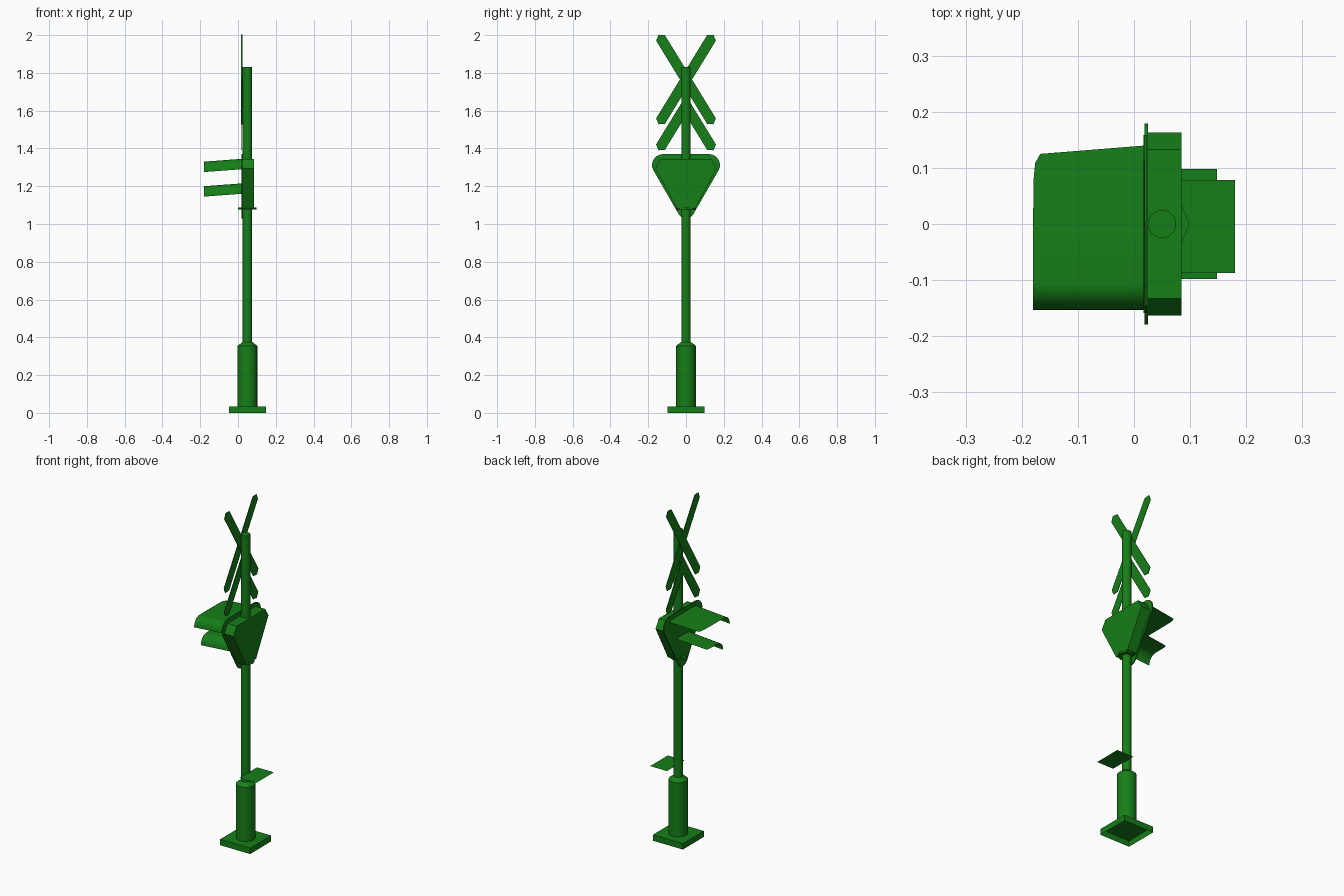
import bpy, bmesh, math
from math import sin, cos, pi, radians

if "Cube" in bpy.data.objects:
    bpy.data.objects.remove(bpy.data.objects["Cube"])

green = bpy.data.materials.new("green_paint")
green.diffuse_color = (0.008, 0.21, 0.009, 1)
green.use_nodes = True
green.node_tree.nodes["Principled BSDF"].inputs["Base Color"].default_value = green.diffuse_color
PX = 0.05  # x of the pole axis


def finish(name, bm, smooth=False):
    bmesh.ops.recalc_face_normals(bm, faces=bm.faces)
    me = bpy.data.meshes.new(name)
    bm.to_mesh(me)
    bm.free()
    ob = bpy.data.objects.new(name, me)
    bpy.context.collection.objects.link(ob)
    me.materials.append(green)
    if smooth:
        bpy.ops.object.select_all(action='DESELECT')
        ob.select_set(True)
        bpy.context.view_layer.objects.active = ob
        bpy.ops.object.shade_smooth_by_angle(angle=radians(35))
    return ob


def plate(name, outline, x0, x1, smooth=False):
    """Extrude a (y, z) outline from x0 to x1."""
    bm = bmesh.new()
    face = bm.faces.new([bm.verts.new((x0, y, z)) for y, z in outline])
    ext = bmesh.ops.extrude_face_region(bm, geom=[face])
    for v in ext["geom"]:
        if isinstance(v, bmesh.types.BMVert):
            v.co.x = x1
    return finish(name, bm, smooth)


def lathe(name, profile, sides):
    """Stack rings of (radius, z) around the pole axis, capped at both ends."""
    bm = bmesh.new()
    rings = [[bm.verts.new((PX + r * cos(2 * pi * i / sides), r * sin(2 * pi * i / sides), z))
              for i in range(sides)] for r, z in profile]
    for a, b in zip(rings, rings[1:]):
        for i in range(sides):
            j = (i + 1) % sides
            bm.faces.new((a[i], a[j], b[j], b[i]))
    bm.faces.new(rings[0])
    bm.faces.new(rings[-1])
    return finish(name, bm, True)


def arc(cy, cz, r, a0, a1, n=6):
    return [(cy + r * cos(radians(a0 + (a1 - a0) * i / n)),
             cz + r * sin(radians(a0 + (a1 - a0) * i / n))) for i in range(n + 1)]


# Base plate, open underneath
bm = bmesh.new()
bmesh.ops.create_cube(bm, size=1)
for v in bm.verts:
    v.co = (PX + v.co.x * 0.196, v.co.y * 0.196, (v.co.z + 0.5) * 0.035)
bmesh.ops.delete(bm, geom=[f for f in bm.faces if f.normal.z < -0.5], context='FACES_ONLY')
finish("base_plate", bm)

# Pedestal, pole and collar
lathe("pedestal", [(0.052, 0.035), (0.052, 0.355), (0.026, 0.375)], 24)
lathe("pole", [(0.025, 0.36), (0.025, 1.83)], 24)
lathe("collar", [(0.049, 1.076), (0.049, 1.088)], 8)

# Flat shelf above the pedestal
bm = bmesh.new()
bm.faces.new([bm.verts.new((x, y, 0.425)) for x, y in
              ((0.07, -0.087), (0.18, -0.087), (0.18, 0.078), (0.07, 0.078))])
finish("shelf", bm)

# Signal housing and rounded triangular backboard
half = [(0.133, 1.345), (0.163, 1.295), (0.048, 1.083)]
plate("signal_housing", half + [(-y, z) for y, z in reversed(half)], 0.025, 0.085)
board = (arc(0.122, 1.312, 0.058, 90, -32) + arc(0, 1.075, 0.045, -32, -148)
         + arc(-0.122, 1.312, 0.058, 212, 90))
plate("backboard", board, 0.019, 0.025, True)


def visor(name, y_low, y_high, y_front, z_top, round_front):
    """Sloping sheet whose -y side curls down."""
    ry, rz, n = 0.05, 0.055, 8
    prof = [(y_low + ry - ry * cos(pi / 2 * i / n), -rz + rz * sin(pi / 2 * i / n)) for i in range(n + 1)]
    y0 = y_low + ry
    back = prof + [(y0 + (y_high - y0) * t, 0) for t in (0.4, 0.8, 0.93, 1)]
    front = prof + [(y0 + (y_front - y0) * t, 0) for t in (0.4, 0.8, 0.93, 1)]
    cut = [0] * (n + 2) + [c * round_front for c in (0.001, 0.004, 0.013)]
    bm = bmesh.new()
    rows = [[bm.verts.new((0.021, y, z_top + z)) for y, z in back],
            [bm.verts.new((-0.18 + c, y, z_top - 0.015 + z)) for (y, z), c in zip(front, cut)]]
    for i in range(len(back) - 1):
        bm.faces.new((rows[0][i], rows[0][i + 1], rows[1][i + 1], rows[1][i]))
    finish(name, bm, True)


visor("upper_visor", -0.153, 0.14, 0.125, 1.345, 1)
visor("lower_visor", -0.09, 0.065, 0.055, 1.215, 1)

# Crossbuck: two pointed blades
A = radians(58.5)
W, L, TIP = 0.0275, 0.258, 0.02


def blade(side):
    pts = [(-L, -W), (L, -W), (L + TIP, 0), (L, W), (-L, W), (-L - TIP, 0)]
    return [(side * (u * cos(A) - w * sin(A)), 1.765 + u * sin(A) + w * cos(A)) for u, w in pts]


plate("crossbuck_blade_a", blade(1), 0.017, 0.020)
plate("crossbuck_blade_b", blade(-1), 0.020, 0.023)

# Inverted V sign below, mitred on the centre line
ey, ez = 0.135, 1.407
arm = [(ey + W * sin(A), ez + W * cos(A)), (ey + TIP * cos(A), ez - TIP * sin(A)),
       (ey - W * sin(A), ez - W * cos(A))]
top = ez + ey * math.tan(A)
off = W / cos(A)
plate("chevron_sign", [(0, top + off)] + arm + [(0, top - off)]
      + [(-y, z) for y, z in reversed(arm)], 0.019, 0.022)
